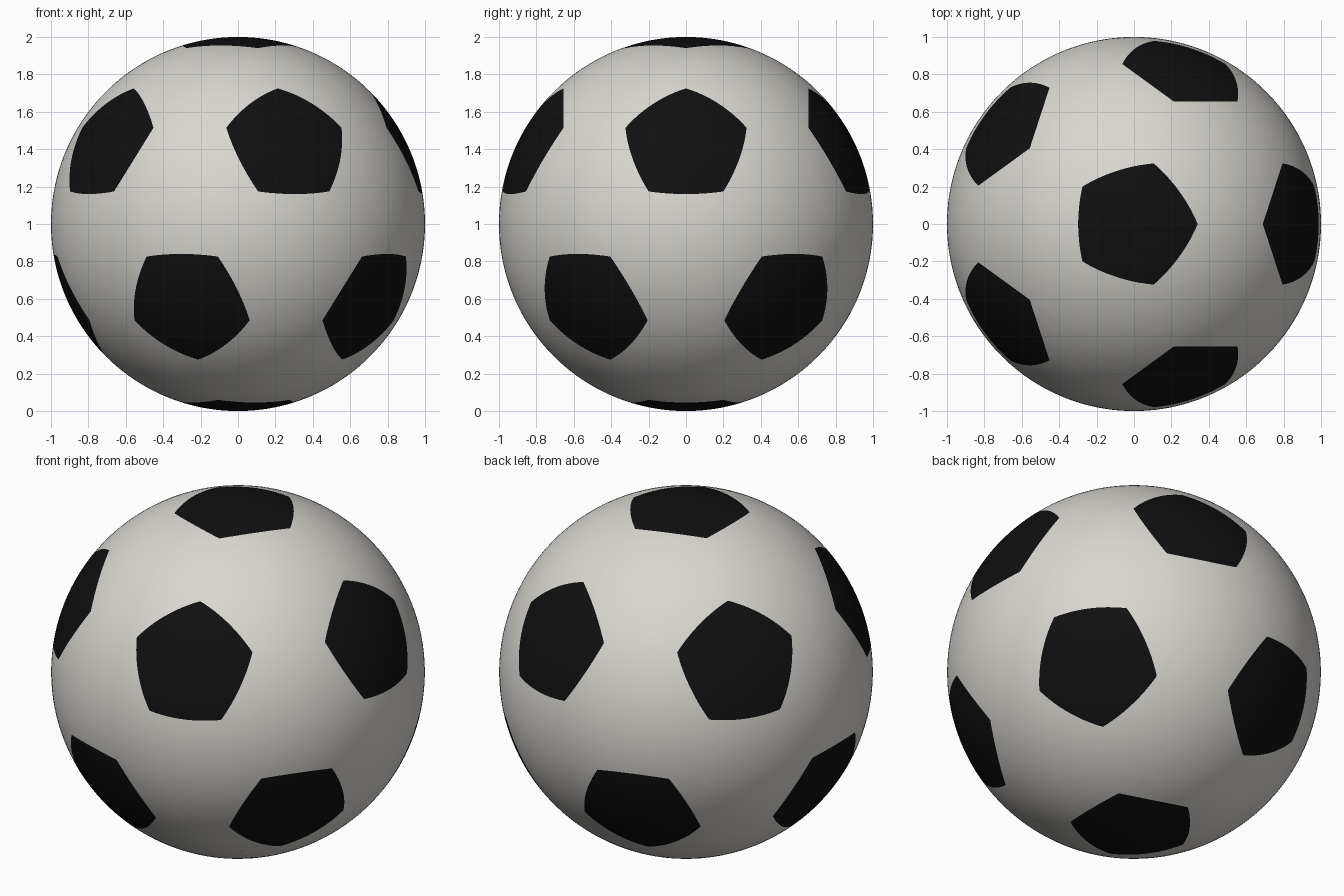
import bpy
import bmesh
from math import sin, cos, radians, sqrt
from mathutils import Vector

cube = bpy.data.objects.get("Cube")
if cube:
    bpy.data.objects.remove(cube, do_unlink=True)


def make_material(name, colour, roughness):
    mat = bpy.data.materials.new(name)
    mat.use_nodes = True
    mat.diffuse_color = (*colour, 1)
    bsdf = mat.node_tree.nodes["Principled BSDF"]
    bsdf.inputs["Base Color"].default_value = (*colour, 1)
    bsdf.inputs["Roughness"].default_value = roughness
    return mat


# Patch centres: the twelve corners of an icosahedron standing on one corner
height = 1 / sqrt(5)
ring = 2 * height
centres = [Vector((0, 0, 1)), Vector((0, 0, -1))]
for i in range(5):
    upper, lower = radians(72 * i), radians(72 * i + 36)
    centres.append(Vector((ring * cos(upper), ring * sin(upper), height)))
    centres.append(Vector((ring * cos(lower), ring * sin(lower), -height)))

EDGE = 0.655  # distance of each patch edge plane from the ball centre


def edge_normals(centre):
    """Five plane normals that bound the pentagon around a centre."""
    near = [c for c in centres if 0.4 < c.dot(centre) < 0.5]
    normals = []
    for i, a in enumerate(near):
        for b in near[i + 1:]:
            if a.dot(b) > 0.4:
                n = a.cross(b).normalized()
                normals.append(n if n.dot(centre) > 0 else -n)
    return normals


# Ball surface
bm = bmesh.new()
bmesh.ops.create_icosphere(bm, subdivisions=6, radius=1)

# Cut the pentagon outlines into the surface
for centre in centres:
    for normal in edge_normals(centre):
        faces = [f for f in bm.faces
                 if f.calc_center_median().dot(centre) > 0.9]
        edges = {e for f in faces for e in f.edges}
        verts = {v for f in faces for v in f.verts}
        bmesh.ops.bisect_plane(bm, geom=faces + list(edges) + list(verts),
                               dist=0.0005, plane_co=normal * EDGE,
                               plane_no=normal)

# Colour the faces inside each outline
for centre in centres:
    normals = edge_normals(centre)
    for f in bm.faces:
        mid = f.calc_center_median()
        if mid.dot(centre) > 0.9 and all(mid.dot(n) > EDGE for n in normals):
            f.material_index = 1

# Round the cut points back onto the ball and stand it on the ground
for v in bm.verts:
    v.co = v.co.normalized() + Vector((0, 0, 1))
for f in bm.faces:
    f.smooth = True

mesh = bpy.data.meshes.new("ball")
bm.to_mesh(mesh)
bm.free()
mesh.materials.append(make_material("warm white", (0.70, 0.68, 0.63), 0.5))
mesh.materials.append(make_material("black", (0.005, 0.005, 0.005), 0.5))
ball = bpy.data.objects.new("ball", mesh)
bpy.context.scene.collection.objects.link(ball)
